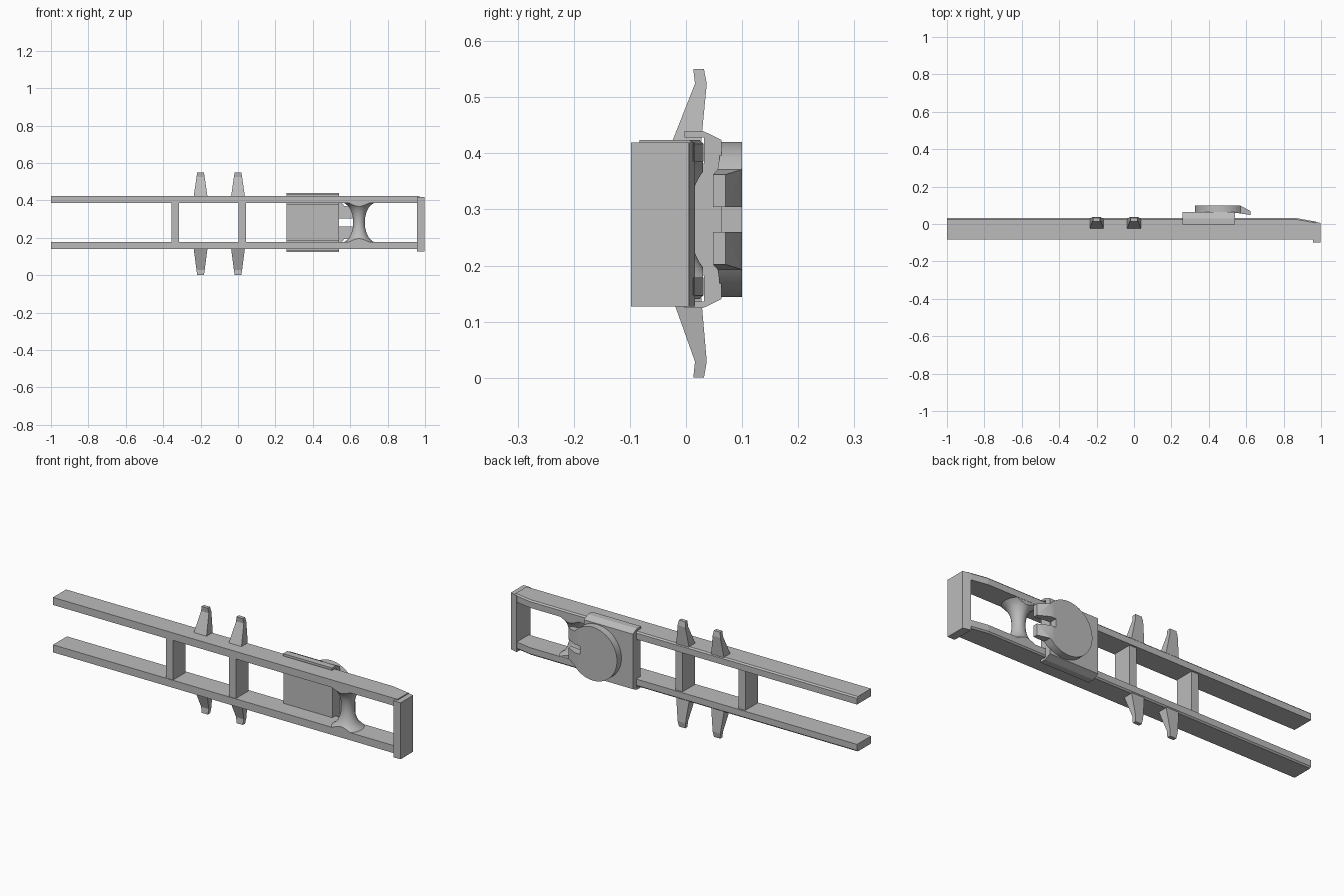
import bpy, bmesh, math
from mathutils import Vector

cube = bpy.data.objects.get("Cube")
if cube:
    bpy.data.objects.remove(cube)

grey = bpy.data.materials.new("plain_grey")
grey.use_nodes = True
COLOUR = (0.5, 0.5, 0.5, 1)
grey.diffuse_color = COLOUR
grey.node_tree.nodes["Principled BSDF"].inputs["Base Color"].default_value = COLOUR

MID = 0.282                      # height of the long axis
RAIL_IN, RAIL_OUT = 0.103, 0.142  # rail faces measured from the axis
FRONT, BACK = -0.083, 0.031


def finish(name, bm, smooth=False):
    bmesh.ops.recalc_face_normals(bm, faces=bm.faces[:])
    mesh = bpy.data.meshes.new(name)
    bm.to_mesh(mesh)
    bm.free()
    mesh.materials.append(grey)
    obj = bpy.data.objects.new(name, mesh)
    bpy.context.collection.objects.link(obj)
    if smooth:
        bpy.ops.object.select_all(action="DESELECT")
        obj.select_set(True)
        bpy.context.view_layer.objects.active = obj
        bpy.ops.object.shade_smooth_by_angle(angle=math.radians(35))
    return obj


def prism(points, axis, start, end):
    """Extrude a 2D outline along an axis; the outline fills the other two axes in order."""
    bm = bmesh.new()
    verts = []
    for p in points:
        co = list(p)
        co.insert(axis, start)
        verts.append(bm.verts.new(co))
    face = bm.faces.new(verts)
    out = bmesh.ops.extrude_face_region(bm, geom=[face])
    shift = Vector((0, 0, 0))
    shift[axis] = end - start
    bmesh.ops.translate(bm, vec=shift, verts=[v for v in out["geom"] if isinstance(v, bmesh.types.BMVert)])
    return bm


def rect(a, b, c, d):
    return [(a, c), (b, c), (b, d), (a, d)]


# Long rails, tapered at the capped end, with the outer back edge chamfered
rail_outline = [(-1, FRONT), (0.97, FRONT), (0.97, 0.013), (0.87, BACK), (-1, BACK)]
for side, label in ((1, "upper"), (-1, "lower")):
    bm = prism(rail_outline, 2, MID + side * RAIL_IN, MID + side * RAIL_OUT)
    outer = [e for e in bm.edges if all(abs(v.co.z - MID) > 0.12 and v.co.y > 0 for v in e.verts)]
    bmesh.ops.bevel(bm, geom=outer, offset=0.007, segments=1, affect="EDGES")
    finish(label + "_rail", bm)

# End cap
finish("end_cap", prism([(0.957, -0.098), (0.998, -0.098), (0.998, 0.005), (0.957, 0.016)], 2, 0.127, 0.419))

# Cross posts between the rails
for x, label in ((-0.335, "outer"), (0.024, "inner")):
    finish(label + "_cross_post",
           prism(rect(x - 0.02, x + 0.02, FRONT + 0.003, 0.022), 2, MID - RAIL_IN, MID + RAIL_IN))

# Hooked pegs above and below: height fraction, front y, back y, half width
levels = [(0, -0.025, 0.027, 0.037), (0.8, 0.016, 0.037, 0.022), (1, 0.013, 0.032, 0.018)]
for x in (-0.2, 0.0):
    for side, tip in ((1, 0.55), (-1, 0.0)):
        base = MID + side * (RAIL_OUT - 0.004)
        bm = bmesh.new()
        rings = []
        for f, y0, y1, w in levels:
            z = base + (tip - base) * f
            rings.append([bm.verts.new((x + dx, y, z)) for dx, y in rect(-w, w, y0, y1)])
        for lo, hi in zip(rings, rings[1:]):
            for i in range(4):
                j = (i + 1) % 4
                bm.faces.new((lo[i], lo[j], hi[j], hi[i]))
        bm.faces.new(rings[0])
        bm.faces.new(rings[-1])
        finish("upper_peg" if side > 0 else "lower_peg", bm)

# Mounting plate wrapping round the rails, with a block filling the gap between them
half = [(-0.003, 0.146), (-0.003, 0.158), (0.03, 0.158), (0.063, 0.142)]
inner = [(0.032, 0.146), (0.032, 0.1), (0, 0.1)]
top = inner[::-1] + half
profile = [(y, MID + z) for y, z in top] + [(y, MID - z) for y, z in top[::-1]]
finish("mounting_plate", prism(profile, 0, 0.26, 0.54))

# Round disc with a slotted tail that bends toward the rails
CX, R = 0.463, 0.138
arc = [math.radians(40 + 280 * i / 40) for i in range(41)]
outline = [(CX + R * math.cos(a), MID + R * math.sin(a)) for a in arc]
outline += [(0.622, MID - 0.08), (0.622, MID - 0.022), (0.535, MID - 0.022),
            (0.535, MID + 0.022), (0.622, MID + 0.022), (0.622, MID + 0.08)]
bm = prism(outline, 1, 0.06, 0.1)
for x in (0.545, 0.565):
    bmesh.ops.bisect_plane(bm, geom=bm.verts[:] + bm.edges[:] + bm.faces[:],
                           plane_co=(x, 0, 0), plane_no=(1, 0, 0))
for v in bm.verts:
    if v.co.y > 0.08:
        v.co.y -= 0.03 * max(0, v.co.x - 0.565) / 0.057
    else:
        v.co.y -= 0.012 * max(0, v.co.x - 0.545) / 0.077
finish("slotted_disc", bm, smooth=True)

# Waisted spool held between the rails, trimmed flush with their front and back
bm = bmesh.new()
SEG, ROWS = 48, 16
rows = []
for i in range(ROWS + 1):
    t = 2 * i / ROWS - 1
    r = 0.031 + 0.046 * (1 - math.sqrt(max(0, 1 - 0.92 * t * t))) / 0.717
    rows.append([bm.verts.new((0.647 + r * math.cos(2 * math.pi * k / SEG),
                               -0.026 + r * math.sin(2 * math.pi * k / SEG),
                               MID + t * RAIL_IN)) for k in range(SEG)])
for lo, hi in zip(rows, rows[1:]):
    for k in range(SEG):
        n = (k + 1) % SEG
        bm.faces.new((lo[k], lo[n], hi[n], hi[k]))
bm.faces.new(rows[0])
bm.faces.new(rows[-1])
for y, d in ((FRONT, -1), (BACK - 0.001, 1)):
    cut = bmesh.ops.bisect_plane(bm, geom=bm.verts[:] + bm.edges[:] + bm.faces[:],
                                 plane_co=(0, y, 0), plane_no=(0, d, 0), clear_outer=True)
    bmesh.ops.holes_fill(bm, edges=[e for e in bm.edges if e.is_boundary])
finish("waisted_spool", bm, smooth=True)
